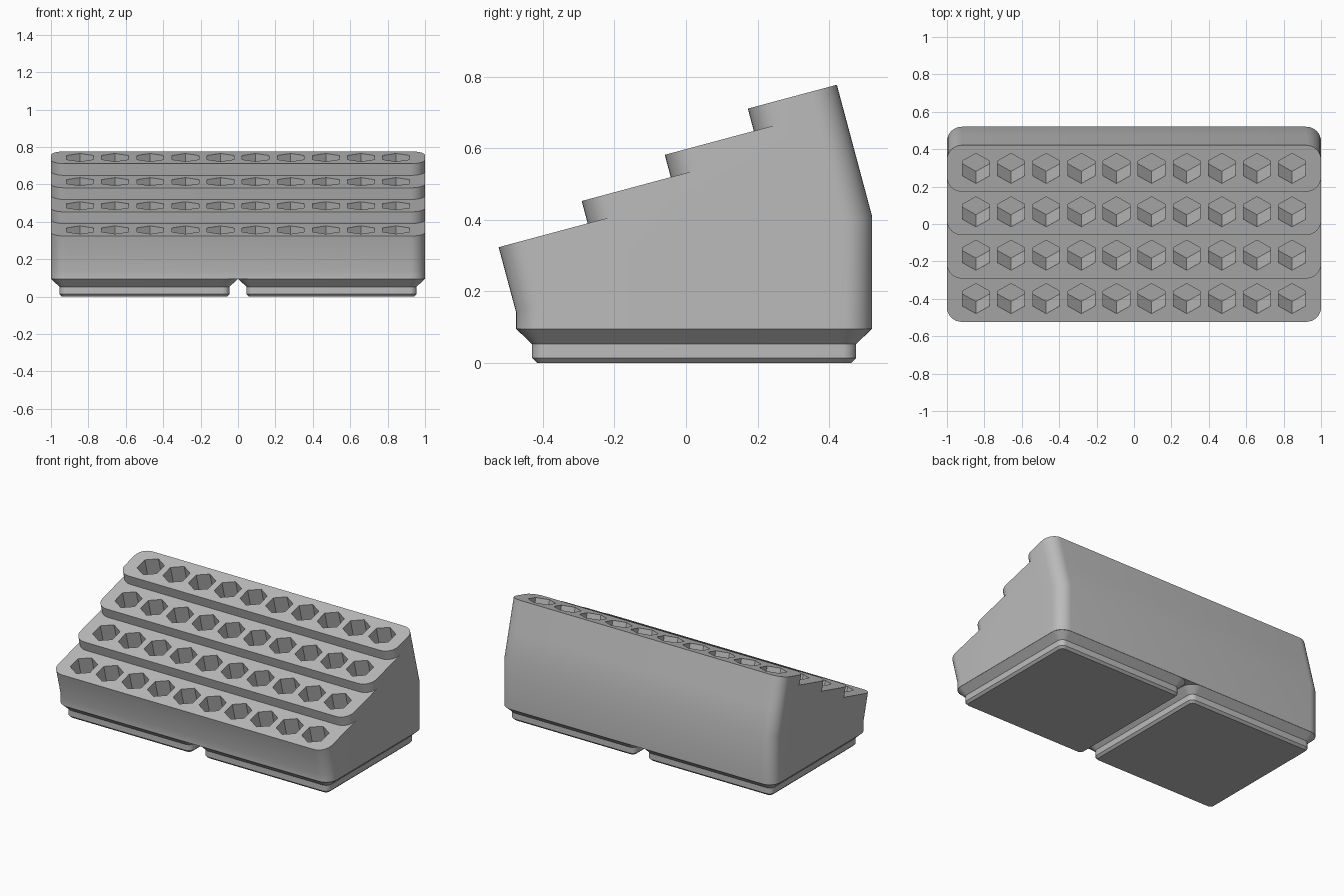
import bpy, bmesh, math

if "Cube" in bpy.data.objects:
    bpy.data.objects.remove(bpy.data.objects["Cube"])

TILT = math.radians(15)
S, C = math.sin(TILT), math.cos(TILT)
Y0, Y1, Z_BASE, Z_BEND = -0.475, 0.52, 0.095, 0.143
LENGTH = (Y1 - Y0) / C            # depth along the slope
STEP = LENGTH / 4                 # depth of one tier
RISE = 0.0646                     # height of one riser
FIRST = 0.187                     # height of the lowest tier above the bend
R, N = 0.08, 8                    # corner radius and segments

grey = bpy.data.materials.new("grey_plastic")
grey.diffuse_color = (0.5, 0.5, 0.5, 1)
grey.use_nodes = True
grey.node_tree.nodes["Principled BSDF"].inputs["Base Color"].default_value = grey.diffuse_color


def tilted(x, v, w):
    """Point from slope coordinates: v up the slope, w along its normal."""
    return (x, Y0 + v * C - w * S, Z_BEND + v * S + w * C)


def arc(cx, cy, r, start):
    return [(cx + r * math.cos(start + math.pi / 2 * i / N),
             cy + r * math.sin(start + math.pi / 2 * i / N)) for i in range(N + 1)]


def front_path(k):
    """Rounded front edge of tier k, from left to right."""
    v = k * STEP + R
    return arc(-1 + R, v, R, math.pi) + arc(1 - R, v, R, 1.5 * math.pi)


def tier_ring(k):
    """Whole outline of tier k, with side points where later tiers start."""
    sides = [j * STEP + R for j in range(k + 1, 4)]
    back = arc(1 - R, LENGTH - R, R, 0) + arc(-1 + R, LENGTH - R, R, math.pi / 2)
    return (front_path(k) + [(1, v) for v in sides] + back
            + [(-1, v) for v in reversed(sides)])


def bridge(bm, a, b):
    for i in range(len(a)):
        j = (i + 1) % len(a)
        bm.faces.new((a[i], a[j], b[j], b[i]))


def make_object(name, bm):
    bmesh.ops.remove_doubles(bm, verts=bm.verts, dist=1e-5)
    bmesh.ops.recalc_face_normals(bm, faces=bm.faces)
    mesh = bpy.data.meshes.new(name)
    bm.to_mesh(mesh)
    bm.free()
    mesh.materials.append(grey)
    obj = bpy.data.objects.new(name, mesh)
    bpy.context.collection.objects.link(obj)
    return obj


def smooth(obj):
    bpy.ops.object.select_all(action='DESELECT')
    obj.select_set(True)
    bpy.context.view_layer.objects.active = obj
    bpy.ops.object.shade_smooth_by_angle(angle=math.radians(30))


# Stepped body: upright lower wall, then four leaning tiers
bm = bmesh.new()
ring = tier_ring(0)
floor = [bm.verts.new((x, Y0 + v * C, Z_BASE)) for x, v in ring]
bend = [bm.verts.new(tilted(x, v, 0)) for x, v in ring]
bm.faces.new(floor[::-1])
bridge(bm, floor, bend)
for k in range(4):
    low = 0 if k == 0 else FIRST + (k - 1) * RISE
    high = FIRST + k * RISE
    pts = tier_ring(k)
    bridge(bm, [bm.verts.new(tilted(x, v, low)) for x, v in pts],
           [bm.verts.new(tilted(x, v, high)) for x, v in pts])
    top = pts if k == 3 else front_path(k) + front_path(k + 1)[::-1]
    bm.faces.new([bm.verts.new(tilted(x, v, high)) for x, v in top])
body = make_object("stepped_body", bm)

# Hexagonal sockets, ten in each tier
bm = bmesh.new()
HEX, DEPTH = 0.083, 0.25
for k in range(4):
    for i in range(10):
        cx, cv, top = -0.845 + i * 0.1878, (k + 0.5) * STEP, FIRST + k * RISE
        pts = [(cx + HEX * math.cos(math.radians(30 + 60 * a)),
                cv + HEX * math.sin(math.radians(30 + 60 * a))) for a in range(6)]
        lower = [bm.verts.new(tilted(x, v, top - DEPTH)) for x, v in pts]
        upper = [bm.verts.new(tilted(x, v, top + 0.03)) for x, v in pts]
        bridge(bm, lower, upper)
        bm.faces.new(lower[::-1])
        bm.faces.new(upper)
cutter = make_object("socket_cutter", bm)
cut = body.modifiers.new("sockets", 'BOOLEAN')
cut.operation, cut.solver, cut.object = 'DIFFERENCE', 'EXACT', cutter
bpy.context.view_layer.objects.active = body
bpy.ops.object.modifier_apply(modifier=cut.name)
bpy.data.objects.remove(cutter)
smooth(body)

# Two stepped feet under the body
for side, cx in (("left", -0.5), ("right", 0.5)):
    bm = bmesh.new()
    cy, hy = (Y0 + Y1) / 2, (Y1 - Y0) / 2
    last = None
    for z, inset, r in ((0, 0.059, 0.025), (0.014, 0.045, 0.038),
                        (0.053, 0.045, 0.038), (Z_BASE, 0.001, R)):
        ax, ay = 0.5 - inset - r, hy - inset - r
        pts = (arc(cx + ax, cy + ay, r, 0) + arc(cx - ax, cy + ay, r, math.pi / 2)
               + arc(cx - ax, cy - ay, r, math.pi) + arc(cx + ax, cy - ay, r, 1.5 * math.pi))
        loop = [bm.verts.new((x, y, z)) for x, y in pts]
        if last:
            bridge(bm, last, loop)
        else:
            bm.faces.new(loop[::-1])
        last = loop
    smooth(make_object(side + "_foot", bm))
